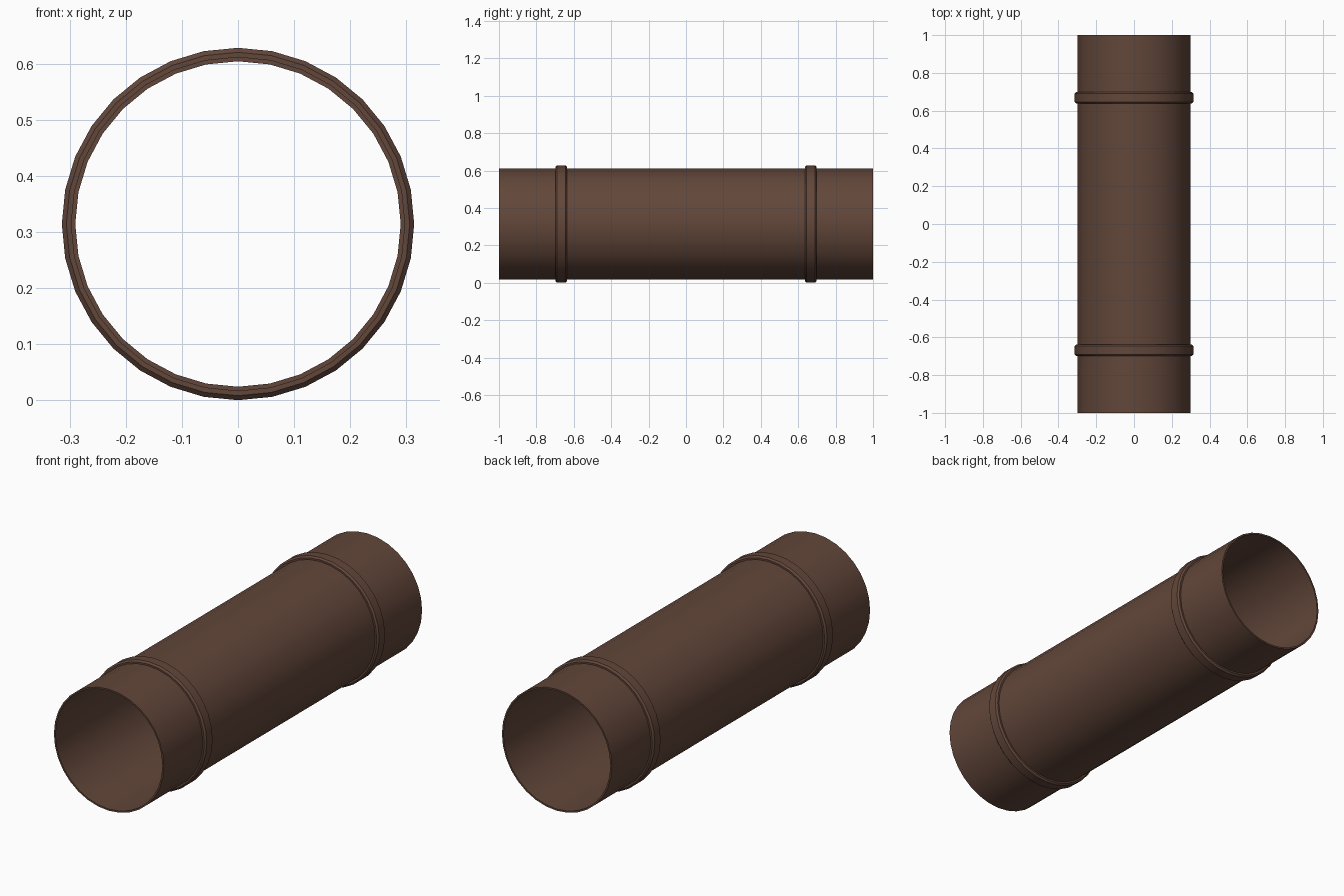
import bpy, bmesh, math

if "Cube" in bpy.data.objects:
    bpy.data.objects.remove(bpy.data.objects["Cube"])

SIDES = 32
CENTRE_Z = 0.314

brown = bpy.data.materials.new("rust_brown")
brown.diffuse_color = (0.122, 0.062, 0.042, 1)
brown.use_nodes = True
brown.node_tree.nodes["Principled BSDF"].inputs["Base Color"].default_value = brown.diffuse_color


def lathe(name, profile):
    """Revolve a closed (radius, y) profile around the pipe axis."""
    bm = bmesh.new()
    loops = []
    for i in range(SIDES):
        a = 2 * math.pi * i / SIDES
        loops.append([bm.verts.new((r * math.cos(a), y, CENTRE_Z + r * math.sin(a)))
                      for r, y in profile])
    n = len(profile)
    for i in range(SIDES):
        p, q = loops[i], loops[(i + 1) % SIDES]
        for j in range(n):
            k = (j + 1) % n
            bm.faces.new((p[j], p[k], q[k], q[j]))
    bmesh.ops.recalc_face_normals(bm, faces=bm.faces)
    mesh = bpy.data.meshes.new(name)
    bm.to_mesh(mesh)
    bm.free()
    mesh.materials.append(brown)
    obj = bpy.data.objects.new(name, mesh)
    bpy.context.collection.objects.link(obj)
    bpy.ops.object.select_all(action='DESELECT')
    obj.select_set(True)
    bpy.context.view_layer.objects.active = obj
    bpy.ops.object.shade_smooth_by_angle(angle=math.radians(30))
    return obj


# Open pipe with a thin wall
lathe("pipe", [(0.298, -1), (0.298, 1), (0.290, 1), (0.290, -1)])

# Raised, chamfered bands near both ends
for label, s in (("front", -1), ("back", 1)):
    lathe(label + "_band", [(0.294, s * 0.637), (0.306, s * 0.637), (0.314, s * 0.645),
                            (0.314, s * 0.690), (0.306, s * 0.698), (0.294, s * 0.698)])
